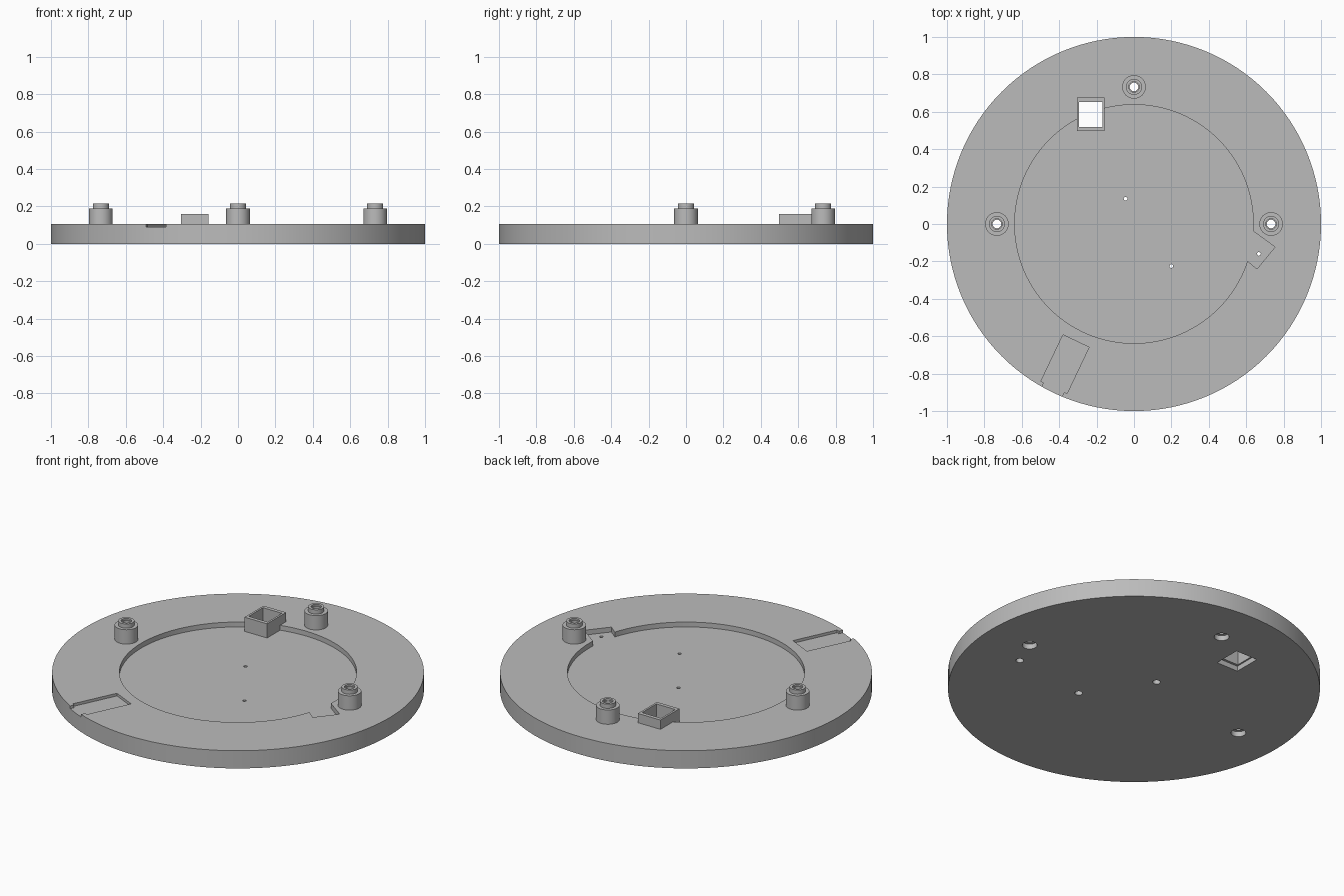
import bpy, bmesh, math

old = bpy.data.objects.get("Cube")
if old:
    bpy.data.objects.remove(old, do_unlink=True)

# One grey for the whole model
grey = bpy.data.materials.new("plain grey")
grey.use_nodes = True
COLOR = (0.5, 0.5, 0.5, 1)
grey.diffuse_color = COLOR
grey.node_tree.nodes["Principled BSDF"].inputs["Base Color"].default_value = COLOR

TOP = 0.105      # upper face of the plate
FLOOR = 0.076    # floor of the round recess
BORE = 0.03      # depth of the counterbores underneath
POST_R = 0.733   # distance of the posts from the centre


def prism(name, outline, z0, z1):
    """Extrude a flat counter-clockwise outline from z0 to z1."""
    bm = bmesh.new()
    low = [bm.verts.new((x, y, z0)) for x, y in outline]
    high = [bm.verts.new((x, y, z1)) for x, y in outline]
    bm.faces.new(low[::-1])
    bm.faces.new(high)
    n = len(low)
    for i in range(n):
        j = (i + 1) % n
        bm.faces.new((low[i], low[j], high[j], high[i]))
    bmesh.ops.recalc_face_normals(bm, faces=bm.faces)
    mesh = bpy.data.meshes.new(name)
    bm.to_mesh(mesh)
    bm.free()
    mesh.materials.append(grey)
    ob = bpy.data.objects.new(name, mesh)
    bpy.context.collection.objects.link(ob)
    return ob


def circle(r, x=0, y=0, n=32):
    return [(x + r * math.cos(math.tau * i / n), y + r * math.sin(math.tau * i / n))
            for i in range(n)]


def rect(cx, cy, hx, hy):
    return [(cx - hx, cy - hy), (cx + hx, cy - hy), (cx + hx, cy + hy), (cx - hx, cy + hy)]


def select(ob):
    bpy.ops.object.select_all(action='DESELECT')
    ob.select_set(True)
    bpy.context.view_layer.objects.active = ob


def cut(ob, outline, z0, z1):
    """Subtract a prism from an object."""
    cutter = prism("cutter", outline, z0, z1)
    cutter.hide_render = True
    select(ob)
    mod = ob.modifiers.new("cut", 'BOOLEAN')
    mod.operation = 'DIFFERENCE'
    mod.solver = 'EXACT'
    mod.object = cutter
    bpy.ops.object.modifier_apply(modifier=mod.name)
    bpy.data.objects.remove(cutter, do_unlink=True)


def smooth(ob):
    select(ob)
    bpy.ops.object.shade_smooth_by_angle(angle=math.radians(30))


# Round base plate with its recess
plate = prism("base_plate", circle(1, n=128), 0, TOP)
cut(plate, circle(0.638, n=128), FLOOR, 0.3)

# Corner notch that widens the recess
cut(plate, [(0.58, 0.003), (0.754, -0.123), (0.658, -0.24), (0.56, -0.16)], FLOOR, 0.3)

# Shallow tray with a narrower mouth through the rim
cx, cy = -0.31, -0.626
ux, uy = -0.43, -0.903


def tray(along, side):
    return (cx + ux * along - uy * side, cy + uy * along + ux * side)


cut(plate, [tray(0, -0.077), tray(0.274, -0.077), tray(0.274, -0.06), tray(0.5, -0.06),
            tray(0.5, 0.06), tray(0.274, 0.06), tray(0.274, 0.077), tray(0, 0.077)],
    TOP - 0.016, 0.3)

# Square socket set into the plate, with an open shaft below
sx, sy = -0.231, 0.586
cut(plate, rect(sx, sy, 0.074, 0.089), FLOOR, 0.3)
cut(plate, rect(sx, sy, 0.062, 0.067), -0.1, 0.3)
cut(plate, rect(sx, sy, 0.071, 0.081), -0.1, BORE)
socket = prism("square_socket", rect(sx, sy, 0.074, 0.089), FLOOR, 0.16)
cut(socket, rect(sx, sy, 0.062, 0.067), -0.1, 0.3)

# Three stepped hollow posts with counterbored screw holes
for name, px, py in (("left_post", POST_R, 0), ("right_post", -POST_R, 0),
                     ("back_post", 0, POST_R)):
    cut(plate, circle(0.023, px, py), -0.1, 0.3)
    cut(plate, circle(0.04, px, py), -0.1, BORE)
    post = prism(name, circle(0.063, px, py, 48), TOP, 0.19)
    collar = prism(name + "_collar", circle(0.043, px, py, 48), 0.19, 0.215)
    for part in (post, collar):
        cut(part, circle(0.023, px, py), 0, 0.3)
    cut(collar, circle(0.028, px, py), 0.205, 0.3)
    smooth(post)
    smooth(collar)

# Pin holes, wider underneath
for px, py in ((-0.045, 0.135), (0.2, -0.225), (0.668, -0.16)):
    cut(plate, circle(0.01, px, py, 16), -0.1, 0.3)
    cut(plate, circle(0.021, px, py, 24), -0.1, BORE)

smooth(plate)
